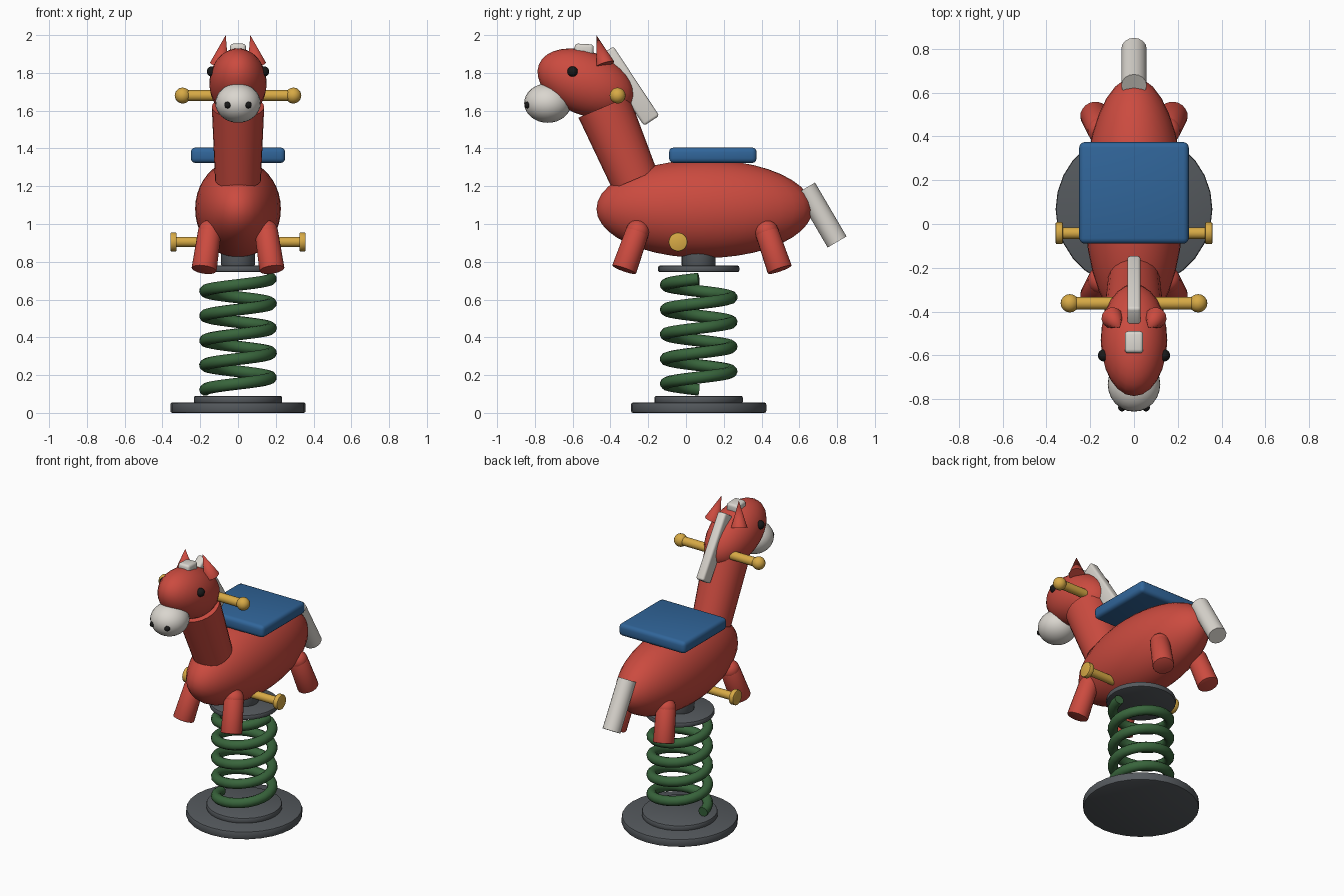
import bpy, math
from mathutils import Vector

if "Cube" in bpy.data.objects:
    bpy.data.objects.remove(bpy.data.objects["Cube"])


def material(name, rgb):
    m = bpy.data.materials.new(name)
    m.diffuse_color = (*rgb, 1)
    m.use_nodes = True
    m.node_tree.nodes["Principled BSDF"].inputs["Base Color"].default_value = m.diffuse_color
    return m


RED = material("red paint", (0.60, 0.07, 0.05))
BLUE = material("blue seat", (0.03, 0.13, 0.32))
GOLD = material("yellow grip", (0.68, 0.40, 0.06))
GREEN = material("green steel", (0.04, 0.13, 0.045))
WHITE = material("off white", (0.70, 0.67, 0.62))
DARK = material("dark metal", (0.09, 0.10, 0.11))
BLACK = material("black", (0.01, 0.01, 0.01))


def finish(name, mat, bevel=0.0, segments=2):
    o = bpy.context.object
    o.name = name
    o.data.materials.append(mat)
    if bevel:
        b = o.modifiers.new("bevel", 'BEVEL')
        b.width, b.segments, b.limit_method = bevel, segments, 'ANGLE'
        b.angle_limit = math.radians(50)
        bpy.ops.object.modifier_apply(modifier="bevel")
    bpy.ops.object.shade_smooth_by_angle(angle=math.radians(40))
    return o


def ball(name, mat, loc, size, tilt=0.0, seg=24, rings=16):
    bpy.ops.mesh.primitive_uv_sphere_add(segments=seg, ring_count=rings, radius=1,
                                         location=loc, rotation=(tilt, 0, 0))
    bpy.context.object.scale = size
    bpy.ops.object.transform_apply(location=False, rotation=False, scale=True)
    return finish(name, mat)


def rod(name, mat, a, b, r1, r2=None, bevel=0.0, seg=20):
    a, b = Vector(a), Vector(b)
    bpy.ops.mesh.primitive_cone_add(vertices=seg, radius1=r1, radius2=r1 if r2 is None else r2,
                                    depth=(b - a).length, location=(a + b) / 2)
    bpy.context.object.rotation_euler = (b - a).to_track_quat('Z', 'Y').to_euler()
    return finish(name, mat, bevel)


def box(name, mat, loc, size, bevel, tilt=0.0):
    bpy.ops.mesh.primitive_cube_add(size=1, location=loc, rotation=(tilt, 0, 0))
    bpy.context.object.scale = size
    bpy.ops.object.transform_apply(location=False, rotation=False, scale=True)
    return finish(name, mat, bevel, 3)


CY = 0.067  # y of the spring axis

# ground plate, spring seats and collar
for name, z1, z2, r in (("base_plate", 0, 0.055, 0.358), ("lower_spring_plate", 0.05, 0.09, 0.234),
                        ("upper_spring_plate", 0.745, 0.78, 0.215), ("mount_collar", 0.775, 0.92, 0.09)):
    rod(name, DARK, (0, CY, z1), (0, CY, z2), r, bevel=0.01, seg=28)

# coil spring
TURNS, STEPS = 4.5, 24
cu = bpy.data.curves.new("coil_spring", 'CURVE')
cu.dimensions = '3D'
cu.bevel_depth, cu.bevel_resolution, cu.use_fill_caps = 0.032, 3, True
n = int(TURNS * STEPS)
sp = cu.splines.new('POLY')
sp.points.add(n)
for i, p in enumerate(sp.points):
    t = math.pi + 2 * math.pi * i / STEPS
    p.co = (0.174 * math.cos(t), CY + 0.174 * math.sin(t), 0.122 + 0.588 * i / n, 1)
spring = bpy.data.objects.new("coil_spring", cu)
bpy.context.collection.objects.link(spring)
bpy.ops.object.select_all(action='DESELECT')
spring.select_set(True)
bpy.context.view_layer.objects.active = spring
bpy.ops.object.convert(target='MESH')
finish("coil_spring", GREEN)

# body, neck, head
ball("body", RED, (0, 0.098, 1.08), (0.227, 0.572, 0.26), seg=32, rings=20)
neck = rod("neck", RED, (0, -0.272, 1.235), (0, -0.435, 1.62), 0.128, 0.146, seg=24)
neck.scale.x = 0.95
ball("head", RED, (0, -0.53, 1.745), (0.152, 0.268, 0.167), tilt=math.radians(-22))
ball("muzzle", WHITE, (0, -0.732, 1.64), (0.12, 0.125, 0.104))

# mane, forelock, tail
box("mane", WHITE, (0, -0.303, 1.73), (0.06, 0.097, 0.44), 0.014, tilt=math.atan2(0.552, 0.834))
box("forelock", WHITE, (0, -0.54, 1.92), (0.084, 0.1, 0.066), 0.016, tilt=math.radians(-3))
rod("tail", WHITE, (0, 0.633, 1.19), (0, 0.80, 0.905), 0.058, seg=16)

# seat
box("seat", BLUE, (0, 0.142, 1.364), (0.5, 0.464, 0.082), 0.025)

# handlebar and footrest bars
rod("handlebar", GOLD, (-0.29, -0.362, 1.68), (0.29, -0.362, 1.68), 0.029)
rod("footrest_bar", GOLD, (-0.34, -0.042, 0.905), (0.34, -0.042, 0.905), 0.027)

# mirrored parts
for s, side in ((-1, "left"), (1, "right")):
    ball(f"handle_knob_{side}", GOLD, (s * 0.293, -0.362, 1.68), (0.042,) * 3, seg=16, rings=12)
    rod(f"footrest_end_{side}", GOLD, (s * 0.325, -0.042, 0.905), (s * 0.358, -0.042, 0.905),
        0.05, bevel=0.006)
    ball(f"eye_{side}", BLACK, (s * 0.137, -0.6, 1.807), (0.028,) * 3, seg=16, rings=10)
    ball(f"nostril_{side}", BLACK, (s * 0.055, -0.838, 1.63), (0.018,) * 3, seg=12, rings=8)
    rod(f"ear_{side}", RED, (s * 0.1, -0.428, 1.845), (s * 0.065, -0.474, 2.0), 0.05, 0.0, seg=12)
    for name, top, foot in (("front", -0.257, -0.328), ("back", 0.427, 0.497)):
        a, b = (s * 0.15, top, 0.96), (s * 0.18, foot, 0.757)
        rod(f"{name}_leg_{side}", RED, a, b, 0.062, 0.067, bevel=0.006)
        ball(f"{name}_hip_{side}", RED, a, (0.062,) * 3, seg=20, rings=12)
